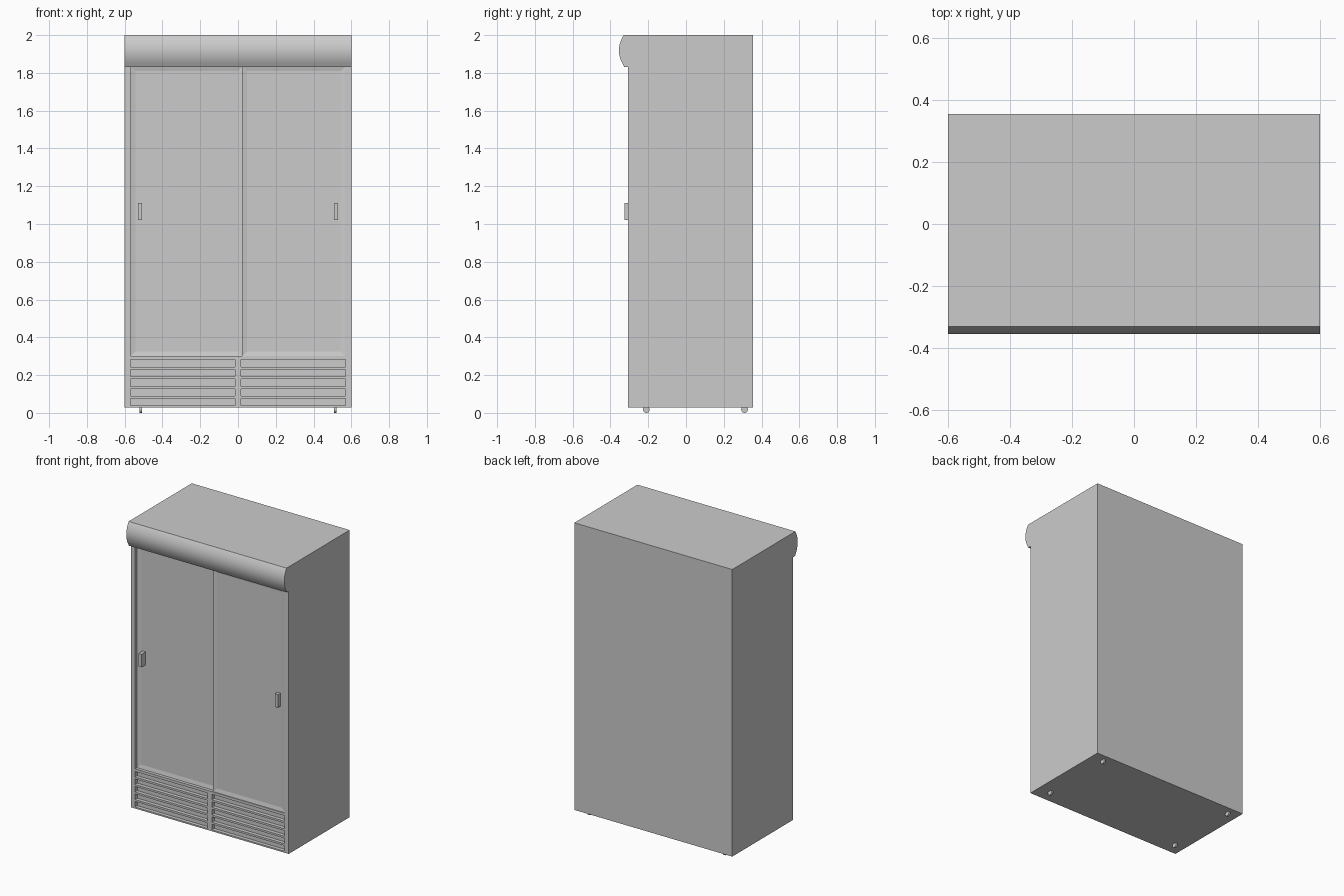
import bpy, bmesh, math
from mathutils import Matrix, Vector

if "Cube" in bpy.data.objects:
    bpy.data.objects.remove(bpy.data.objects["Cube"])


def make_object(name, bm):
    bmesh.ops.recalc_face_normals(bm, faces=bm.faces[:])
    mesh = bpy.data.meshes.new(name)
    bm.to_mesh(mesh)
    bm.free()
    obj = bpy.data.objects.new(name, mesh)
    bpy.context.collection.objects.link(obj)
    return obj


def add_box(bm, x0, x1, y0, y1, z0, z1):
    centre = Vector((x0 + x1, y0 + y1, z0 + z1)) / 2
    size = Matrix.Diagonal((x1 - x0, y1 - y0, z1 - z0, 1))
    return bmesh.ops.create_cube(bm, size=1, matrix=Matrix.Translation(centre) @ size)


def box(name, *bounds):
    bm = bmesh.new()
    add_box(bm, *bounds)
    return make_object(name, bm)


FRONT = -0.307
BACK = 0.355

# Cabinet body with door opening and vent slots cut into the front
body = box("cabinet_body", -0.6, 0.6, FRONT, BACK, 0.028, 2.0)
bm = bmesh.new()
add_box(bm, -0.568, 0.568, -0.4, -0.262, 0.30, 1.835)
for row in range(5):
    z = 0.038 + row * 0.0515
    for x0, x1 in ((-0.568, -0.017), (0.017, 0.568)):
        add_box(bm, x0, x1, -0.4, FRONT + 0.025, z, z + 0.038)
cutter = make_object("front_cutter", bm)
cutter.hide_render = True
mod = body.modifiers.new("front_openings", 'BOOLEAN')
mod.operation = 'DIFFERENCE'
mod.solver = 'EXACT'
mod.object = cutter
bpy.context.view_layer.objects.active = body
bpy.ops.object.modifier_apply(modifier=mod.name)
bpy.data.objects.remove(cutter)


# Sliding doors: slab with a slightly sunken glass panel
def door(name, x0, x1, y0, y1):
    bm = bmesh.new()
    add_box(bm, x0, x1, y0, y1, 0.30, 1.835)
    bm.normal_update()
    face = min(bm.faces, key=lambda f: f.calc_center_median().y)
    bmesh.ops.inset_individual(bm, faces=[face], thickness=0.037)
    bmesh.ops.translate(bm, verts=face.verts[:], vec=(0, 0.006, 0))
    make_object(name, bm)


door("left_sliding_door", -0.568, 0.025, -0.285, -0.262)
door("right_sliding_door", 0.022, 0.568, -0.302, -0.2625)

# Door handles at the outer edges
box("left_handle", -0.53, -0.507, -0.325, -0.275, 1.02, 1.11)
box("right_handle", 0.507, 0.53, -0.325, -0.29, 1.02, 1.11)

# Curved header sign across the top
profile = [(FRONT, 2.0)]
steps = 16
for i in range(steps + 1):
    t = i / steps
    bulge = 0.025 * (1 - (2 * t - 1) ** 2)
    profile.append((-0.33 - bulge, 2.0 - 0.162 * t))
profile += [(-0.327, 1.832), (FRONT, 1.832)]
bm = bmesh.new()
face = bm.faces.new([bm.verts.new((-0.6, y, z)) for y, z in profile])
ext = bmesh.ops.extrude_face_region(bm, geom=[face])
moved = [v for v in ext["geom"] if isinstance(v, bmesh.types.BMVert)]
bmesh.ops.translate(bm, verts=moved, vec=(1.2, 0, 0))
header = make_object("curved_header", bm)
bpy.ops.object.select_all(action='DESELECT')
header.select_set(True)
bpy.context.view_layer.objects.active = header
bpy.ops.object.shade_smooth_by_angle(angle=math.radians(30))

# Four small castors
for side, x in (("left", -0.515), ("right", 0.515)):
    for end, y in (("front", -0.21), ("rear", 0.31)):
        bm = bmesh.new()
        bmesh.ops.create_cone(
            bm, cap_ends=True, segments=20, radius1=0.018, radius2=0.018, depth=0.012,
            matrix=Matrix.Translation((x, y, 0.018)) @ Matrix.Rotation(math.pi / 2, 4, 'Y'))
        wheel = make_object(f"{end}_{side}_castor", bm)
        bpy.ops.object.select_all(action='DESELECT')
        wheel.select_set(True)
        bpy.context.view_layer.objects.active = wheel
        bpy.ops.object.shade_smooth_by_angle(angle=math.radians(30))
